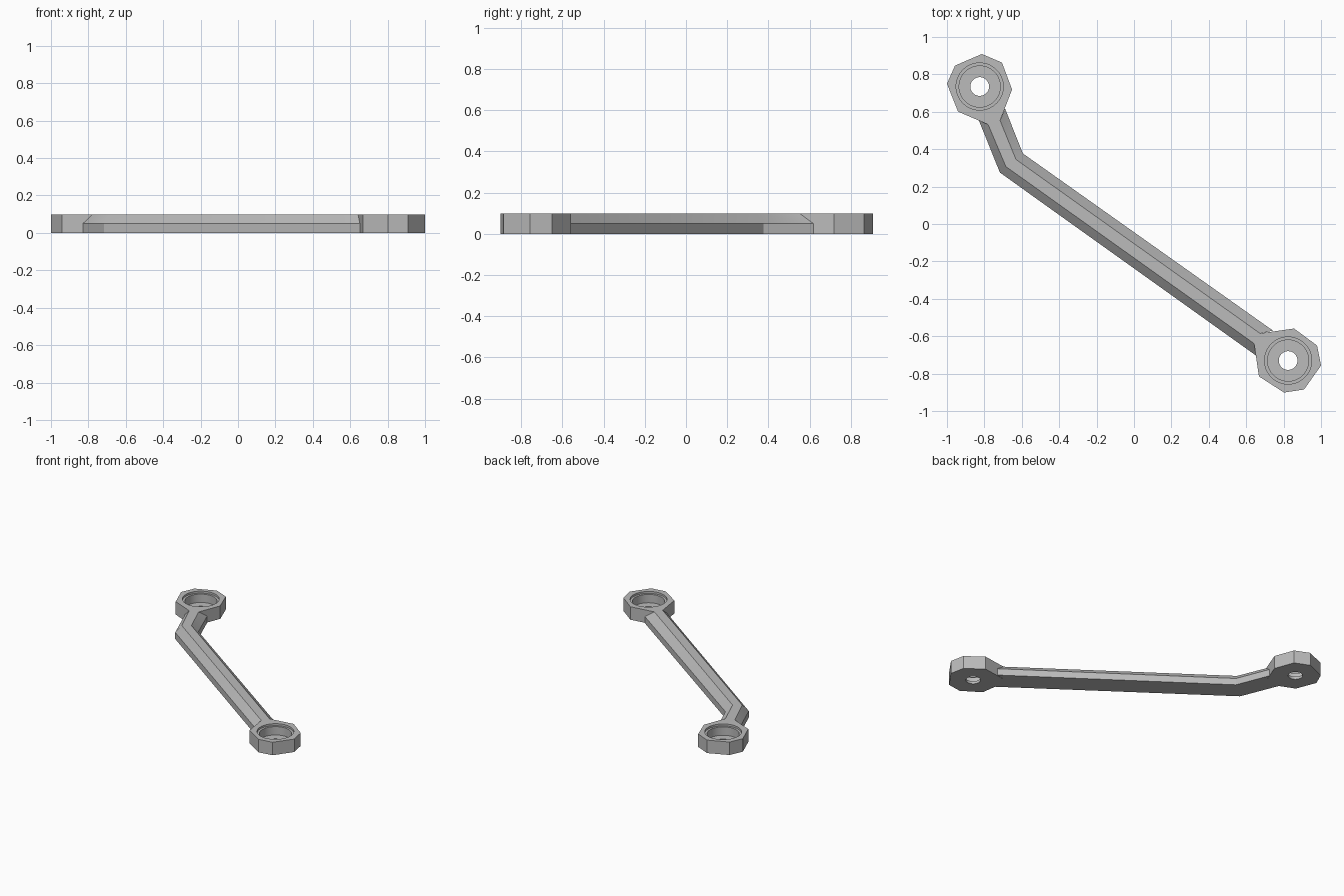
import bpy, bmesh
from math import cos, sin, tau, radians

cube = bpy.data.objects.get("Cube")
if cube:
    bpy.data.objects.remove(cube)

HEIGHT = 0.098
SHOULDER = 0.05
SEGMENTS = 64

metal = bpy.data.materials.new("grey metal")
metal.use_nodes = True
grey = (0.5, 0.5, 0.5, 1)
metal.diffuse_color = grey
metal.node_tree.nodes["Principled BSDF"].inputs["Base Color"].default_value = grey


def finish(name, bm):
    bmesh.ops.recalc_face_normals(bm, faces=bm.faces)
    mesh = bpy.data.meshes.new(name)
    bm.to_mesh(mesh)
    bm.free()
    mesh.materials.append(metal)
    obj = bpy.data.objects.new(name, mesh)
    bpy.context.collection.objects.link(obj)
    bpy.ops.object.select_all(action="DESELECT")
    obj.select_set(True)
    bpy.context.view_layer.objects.active = obj
    bpy.ops.object.shade_smooth_by_angle(angle=radians(30))


def add_loop(bm, points, z):
    verts = [bm.verts.new((x, y, z)) for x, y in points]
    edges = [bm.edges.new((v, verts[i - 1])) for i, v in enumerate(verts)]
    return verts, edges


def skin(bm, a, b):
    for i in range(len(a)):
        bm.faces.new((a[i - 1], a[i], b[i], b[i - 1]))


def head(name, outline, centre):
    """Faceted eye with a stepped round pocket and a small through hole."""
    bm = bmesh.new()
    base, base_edges = add_loop(bm, outline, 0)
    rim, rim_edges = add_loop(bm, outline, HEIGHT)
    skin(bm, base, rim)
    # Pocket profile from the top lip down to the underside: radius, height
    profile = [(0.126, HEIGHT), (0.126, 0.083), (0.11, 0.083),
               (0.11, 0.02), (0.05, 0.02), (0.05, 0)]
    rings = []
    for r, z in profile:
        circle = [(centre[0] + r * cos(tau * i / SEGMENTS),
                   centre[1] + r * sin(tau * i / SEGMENTS)) for i in range(SEGMENTS)]
        rings.append(add_loop(bm, circle, z))
    for upper, lower in zip(rings, rings[1:]):
        skin(bm, upper[0], lower[0])
    # Flat top and underside around the openings
    for outer, inner in ((rim_edges, rings[0][1]), (base_edges, rings[-1][1])):
        bmesh.ops.triangle_fill(bm, edges=outer + inner, use_beauty=True, normal=(0, 0, 1))
    finish(name, bm)


# Neck corners, where the flat top of the arm runs into each head
back_neck = [(-0.716, 0.553), (-0.78, 0.532)]
front_neck = [(0.642, -0.639), (0.674, -0.585)]

head("back_head",
     back_neck + [(-0.941, 0.601), (-1, 0.75), (-0.957, 0.847),
                  (-0.813, 0.909), (-0.706, 0.863), (-0.652, 0.719)],
     (-0.825, 0.735))
head("front_head",
     front_neck + [(0.856, -0.559), (0.979, -0.65), (1, -0.757),
                   (0.909, -0.885), (0.802, -0.901), (0.668, -0.815)],
     (0.824, -0.73))

# Bent arm: at each station the outer edge, the two top edges, the other outer edge
stations = [
    [(-0.829, 0.553), back_neck[1], back_neck[0], (-0.69, 0.618)],
    [(-0.717, 0.275), (-0.685, 0.307), (-0.631, 0.345), (-0.594, 0.377)],
    [(0.652, -0.703), front_neck[0], front_neck[1], (0.743, -0.57)],
]
bm = bmesh.new()
sections = []
for a, b, c, d in stations:
    upper = [(*d, SHOULDER), (*c, HEIGHT), (*b, HEIGHT), (*a, SHOULDER)]
    sections.append([bm.verts.new(p) for p in [(*q, 0) for q in (a, b, c, d)] + upper])
for first, second in zip(sections, sections[1:]):
    skin(bm, first, second)
finish("arm", bm)
